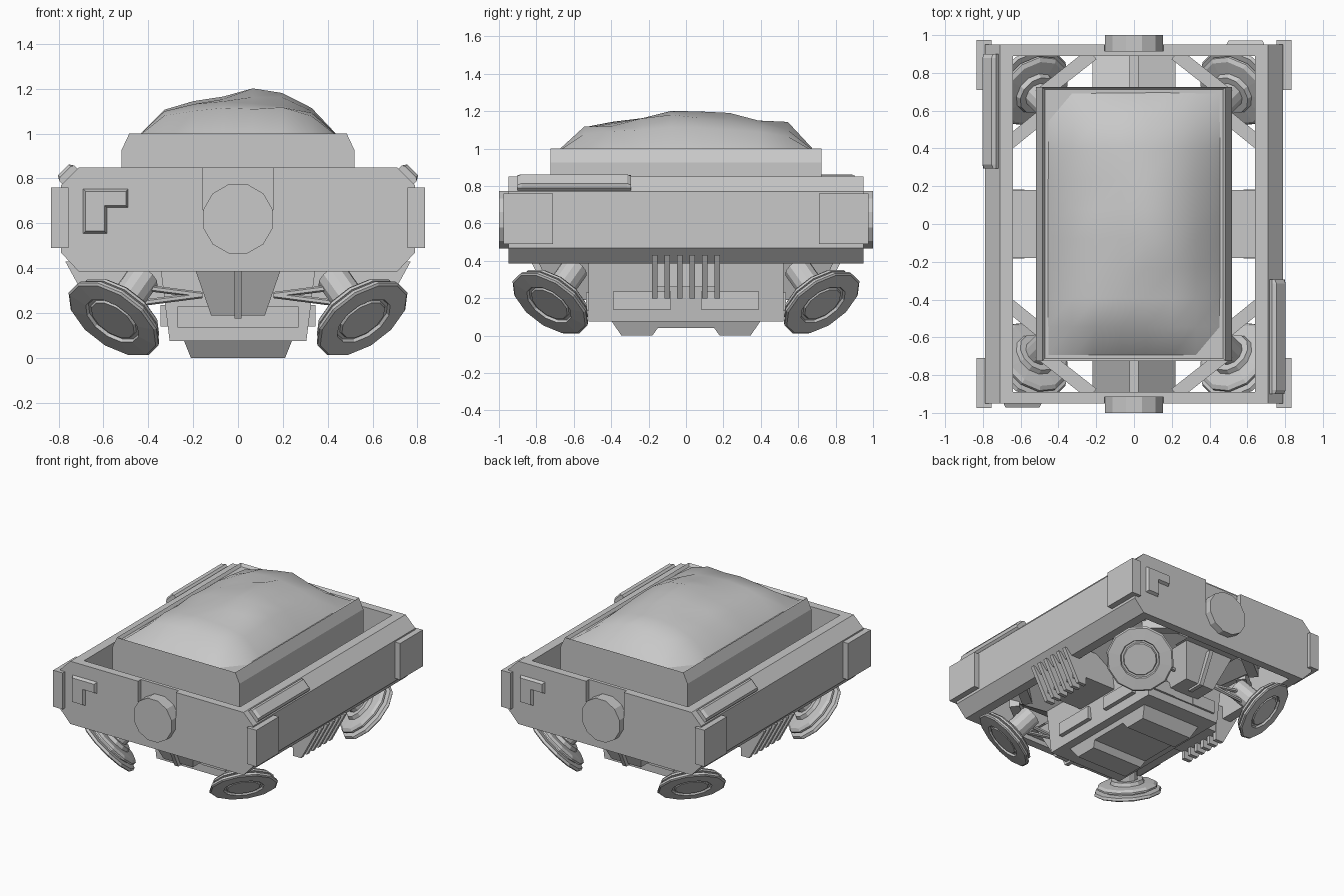
import bpy, bmesh, math, random
from mathutils import Vector

if "Cube" in bpy.data.objects:
    bpy.data.objects.remove(bpy.data.objects["Cube"])

GREY = (0.58, 0.58, 0.58, 1)
metal = bpy.data.materials.new("plain_grey")
metal.use_nodes = True
metal.diffuse_color = GREY
bsdf = metal.node_tree.nodes["Principled BSDF"]
bsdf.inputs["Base Color"].default_value = GREY


def finish(name, bm, smooth=False):
    bmesh.ops.recalc_face_normals(bm, faces=bm.faces)
    mesh = bpy.data.meshes.new(name)
    bm.to_mesh(mesh)
    bm.free()
    mesh.materials.append(metal)
    for p in mesh.polygons:
        p.use_smooth = smooth
    obj = bpy.data.objects.new(name, mesh)
    bpy.context.collection.objects.link(obj)
    return obj


def loft(name, sections):
    """Closed solid through matching loops of points."""
    bm = bmesh.new()
    loops = [[bm.verts.new(p) for p in s] for s in sections]
    n = len(loops[0])
    for a, b in zip(loops, loops[1:]):
        for i in range(n):
            j = (i + 1) % n
            bm.faces.new((a[i], a[j], b[j], b[i]))
    bm.faces.new(loops[0])
    bm.faces.new(loops[-1])
    return finish(name, bm)


def prism_y(name, pts, y0, y1):
    return loft(name, [[(x, y, z) for x, z in pts] for y in (y0, y1)])


def prism_x(name, pts, x0, x1):
    return loft(name, [[(x, y, z) for y, z in pts] for x in (x0, x1)])


def rect(hx, hy, z):
    return [(-hx, -hy, z), (hx, -hy, z), (hx, hy, z), (-hx, hy, z)]


def box(name, x0, x1, y0, y1, z0, z1):
    return prism_y(name, [(x0, z0), (x1, z0), (x1, z1), (x0, z1)], y0, y1)


def lathe(name, profile, origin, axis, sides=12):
    """Spin (radius, distance) points round an axis."""
    rot = Vector(axis).to_track_quat('Z', 'Y')
    rings = []
    for r, d in profile:
        ring = []
        for i in range(sides):
            a = 2 * math.pi * (i + 0.5) / sides
            ring.append(Vector(origin) + rot @ Vector((r * math.cos(a), r * math.sin(a), d)))
        rings.append(ring)
    return loft(name, rings)


def beam(name, a, b, w, h):
    a, b = Vector(a), Vector(b)
    d = (b - a).normalized()
    s = d.cross(Vector((0, 0, 1))).normalized() * w / 2
    u = s.cross(d).normalized() * h / 2
    return loft(name, [[p - s - u, p + s - u, p + s + u, p - s + u] for p in (a, b)])


# Outer frame: chamfered side walls and notched end walls
side = [(0.64, 0.385), (0.71, 0.385), (0.79, 0.47), (0.79, 0.77), (0.71, 0.85), (0.64, 0.85)]
half = side[1:5]
octagon = half + [(-x, z) for x, z in reversed(half)]
notch = [(0.155, 0.85), (0.155, 0.66), (0.1, 0.6), (-0.1, 0.6), (-0.155, 0.66), (-0.155, 0.85)]
for s, tag in ((1, "left"), (-1, "right")):
    prism_y(f"side_wall_{tag}", [(s * x, z) for x, z in side], -0.9, 0.9)
for s, tag in ((-1, "front"), (1, "back")):
    prism_y(f"end_wall_inner_{tag}", octagon, s * 0.89, s * 0.915)
    prism_y(f"end_wall_outer_{tag}", half + notch + octagon[4:], s * 0.915, s * 0.95)
    lathe(f"round_boss_{tag}", [(0.16, 0), (0.16, 0.085)], (0, s * 0.915, 0.62), (0, s, 0))
    # Raised corner badge with bevelled edges
    ell = [(0.695, 0.758), (0.485, 0.758), (0.485, 0.665), (0.58, 0.665), (0.58, 0.55), (0.695, 0.55)]
    small = [(0.68, 0.743), (0.5, 0.743), (0.5, 0.68), (0.595, 0.68), (0.595, 0.565), (0.68, 0.565)]
    loft(f"corner_plate_{tag}", [[(s * x, s * y, z) for x, z in pts]
                                 for pts, y in ((ell, 0.94), (small, 0.972))])
    # Slanted rail on the top chamfer
    rail = []
    for end, k in ((0.295, 0), (0.315, 1), (0.88, 1), (0.9, 0)):
        out = 0.028 + 0.012 * k
        c = Vector((0.75, 0.81))
        along, outward = Vector((0.707, -0.707)), Vector((0.707, 0.707))
        pts = [c - along * 0.048 - outward * 0.02, c + along * 0.048 - outward * 0.02,
               c + along * 0.048 + outward * 0.02, c + along * 0.034 + outward * out,
               c - along * 0.034 + outward * out, c - along * 0.048 + outward * 0.02]
        rail.append([(-s * p.x, s * end, p.y) for p in pts])
    loft(f"slanted_rail_{tag}", rail)

# Corner bumpers
for sx in (-1, 1):
    for sy in (-1, 1):
        box("corner_bumper", sx * 0.755, sx * 0.833, sy * 0.71, sy * 0.975, 0.49, 0.76)

# Cargo tub with a sunken top
tub_profile = [(-0.52, 0.5), (0.52, 0.5), (0.52, 0.925), (0.485, 1.0), (-0.485, 1.0), (-0.52, 0.925)]
tub = prism_y("cargo_tub", tub_profile, -0.725, 0.725)
bm = bmesh.new()
bm.from_mesh(tub.data)
top = [f for f in bm.faces if f.normal.z > 0.9]
bmesh.ops.inset_region(bm, faces=top, thickness=0.02)
bmesh.ops.translate(bm, verts=top[0].verts, vec=(0, 0, -0.02))
bm.to_mesh(tub.data)
bm.free()
loft("tub_underside", [rect(0.52, 0.725, 0.5), rect(0.34, 0.52, 0.385)])

# Lumpy covered load
random.seed(11)
bm = bmesh.new()
bmesh.ops.create_grid(bm, x_segments=7, y_segments=9, size=1)
for v in bm.verts:
    u, w = v.co.x, v.co.y
    dome = max(0, (1 - abs(u) ** 1.9) * (1 - abs(w) ** 4.5)) ** 0.65
    lump = 0.012 * math.sin(4 * u + 2 * w) + 0.012 * math.cos(6 * w) + random.uniform(-0.022, 0.012)
    v.co = (0.46 * u, 0.7 * w, 0.975 + dome * (0.205 + lump))
finish("covered_load", bm, smooth=True)

# Lower body, access panels and landing skid
loft("lower_body", [rect(0.345, 0.52, 0.4), rect(0.305, 0.52, 0.075)])
for s in (-1, 1):
    for t in (-1, 1):
        box("side_panel", s * 0.28, s * 0.345, t * 0.08, t * 0.39, 0.14, 0.235)
        box("end_panel", t * 0.08, t * 0.27, s * 0.51, s * 0.535, 0.135, 0.23)
    box("end_panel_centre", -0.08, 0.08, s * 0.51, s * 0.53, 0.135, 0.23)
skid = [(-0.4, 0.08), (-0.345, 0), (-0.18, 0), (-0.15, 0.042),
        (0.15, 0.042), (0.18, 0), (0.345, 0), (0.4, 0.08)]
loft("landing_skid", [[(x * (0.21 + 0.4 * z), y, z) for y, z in skid] for x in (-1, 1)])

# Cross braces and steep cooling fins on each side
fin = [(0.58, 0.2), (0.645, 0.2), (0.77, 0.43), (0.72, 0.43), (0.58, 0.4)]
for s in (-1, 1):
    box("cross_brace", s * 0.3, s * 0.645, -0.18, 0.18, 0.26, 0.48)
    for i in range(6):
        y = -0.1675 + i * 0.067
        prism_y("cooling_fin", [(s * x, z) for x, z in fin], y - 0.014, y + 0.014)

# Keel nose with centre fin and spine at each end
for s in (-1, 1):
    loft("keel_nose", [[(-w, s * a, z), (w, s * a, z), (w, s * b, z), (-w, s * b, z)]
                       for w, a, b, z in ((0.2, 0.5, 0.8, 0.42), (0.12, 0.5, 0.7, 0.19))])
    loft("nose_ridge", [[(-0.22, s * y, 0.42), (0.22, s * y, 0.42), (0, s * y, z)]
                        for y, z in ((0.7, 0.6), (0.89, 0.45))])
    prism_x("nose_fin", [(s * 0.6, 0.175), (s * 0.72, 0.175), (s * 0.83, 0.4), (s * 0.6, 0.4)], -0.015, 0.015)
    box("spine_beam", -0.025, 0.025, s * 0.7, s * 0.9, 0.42, 0.6)

# Four splayed hover pads with stems, struts and feed pipes
pad = [(0.075, -0.24), (0.075, -0.07), (0.11, -0.07), (0.12, -0.045), (0.19, -0.04), (0.21, -0.025),
       (0.21, -0.012), (0.175, -0.008), (0.175, 0.002), (0.228, 0.006), (0.235, 0.024),
       (0.225, 0.032), (0.138, 0.036), (0.132, 0.022), (0.118, 0.022), (0.112, 0.032)]
for sx in (-1, 1):
    for sy in (-1, 1):
        axis = (sx * 0.5, sy * 0.5, -0.707)
        centre = (sx * 0.543, sy * 0.715, 0.19)
        lathe("hover_pad", pad, centre, axis)
        beam("end_strut", (sx * 0.22, sy * 0.9, 0.48), (sx * 0.5, sy * 0.68, 0.48), 0.07, 0.08)
        beam("side_strut", (sx * 0.66, sy * 0.43, 0.48), (sx * 0.45, sy * 0.6, 0.48), 0.07, 0.08)
        start = Vector((sx * 0.16, sy * 0.62, 0.28))
        end = Vector((sx * 0.47, sy * 0.64, 0.32))
        for pipe_end in (end, end - Vector((0, 0, 0.08))):
            lathe("feed_pipe", [(0.014, 0), (0.014, (pipe_end - start).length)],
                  start, pipe_end - start, 6)
